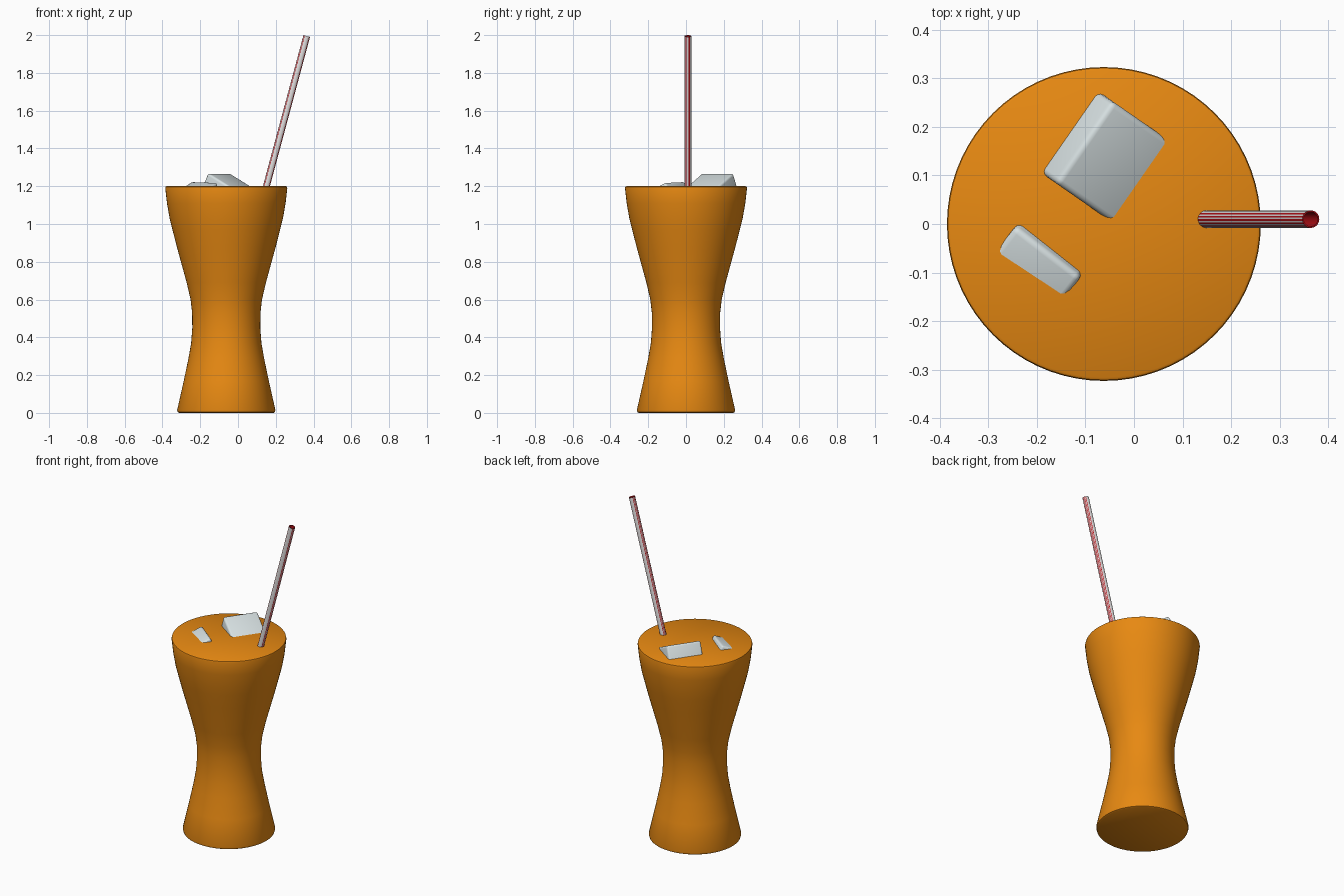
import bpy, bmesh, math
from mathutils import Vector, Matrix

cube = bpy.data.objects.get("Cube")
if cube:
    bpy.data.objects.remove(cube, do_unlink=True)


def material(name, color):
    m = bpy.data.materials.new(name)
    m.use_nodes = True
    m.diffuse_color = (*color, 1)
    m.node_tree.nodes["Principled BSDF"].inputs["Base Color"].default_value = (*color, 1)
    return m


orange = material("orange drink", (0.80, 0.25, 0.006))
ice_white = material("pale ice", (0.68, 0.75, 0.76))
straw_white = material("straw white", (0.75, 0.73, 0.73))
straw_red = material("straw red", (0.45, 0.005, 0.008))


def finish(name, bm, mats, matrix=Matrix()):
    bmesh.ops.recalc_face_normals(bm, faces=bm.faces)
    mesh = bpy.data.meshes.new(name)
    bm.to_mesh(mesh)
    bm.free()
    for m in mats:
        mesh.materials.append(m)
    ob = bpy.data.objects.new(name, mesh)
    bpy.context.collection.objects.link(ob)
    ob.matrix_world = matrix
    bpy.ops.object.select_all(action='DESELECT')
    ob.select_set(True)
    bpy.context.view_layer.objects.active = ob
    bpy.ops.object.shade_smooth_by_angle(angle=math.radians(40))
    return ob


def lathe(profile, steps):
    """Spin a (radius, height) profile around z."""
    bm = bmesh.new()
    verts = [bm.verts.new((r, 0, z)) for r, z in profile]
    edges = [bm.edges.new(pair) for pair in zip(verts, verts[1:])]
    bmesh.ops.spin(bm, geom=verts + edges, cent=(0, 0, 0), axis=(0, 0, 1),
                   angle=math.tau, steps=steps)
    bmesh.ops.remove_doubles(bm, verts=bm.verts, dist=0.0002)
    return bm


# Waisted drink body with softened rims
body = [(0, 0), (0.25, 0), (0.257, 0.004), (0.26, 0.015), (0.225, 0.17),
        (0.2, 0.29), (0.186, 0.37), (0.18, 0.45), (0.181, 0.53), (0.189, 0.6),
        (0.21, 0.69), (0.262, 0.88), (0.285, 0.97), (0.3, 1.03), (0.314, 1.11),
        (0.323, 1.19), (0.321, 1.197), (0.316, 1.2), (0, 1.2)]
finish("drink", lathe(body, 72), [orange], Matrix.Translation((-0.062, 0, 0)))


# Ice cubes: each is placed by the midpoint of its raised edge
def ice(name, ridge_mid, along, tilt, size):
    d = Vector(along).normalized()
    p = d.cross(Vector((0, 0, 1))).normalized()
    up = p.cross(d)
    a = p * math.cos(tilt) - up * math.sin(tilt)
    b = -p * math.sin(tilt) - up * math.cos(tilt)
    center = Vector(ridge_mid) + (a + b) * size / 2
    bm = bmesh.new()
    bmesh.ops.create_cube(bm, size=size)
    bmesh.ops.bevel(bm, geom=bm.edges[:], offset=0.012, segments=3,
                    profile=0.5, affect='EDGES')
    rot = Matrix((d, a, d.cross(a))).transposed().to_4x4()
    finish(name, bm, [ice_white], Matrix.Translation(center) @ rot)


ice("large_ice_cube", (-0.102, 0.168, 1.27), (0.57, 0.82, 0), math.radians(27), 0.205)
ice("small_ice_cube", (-0.177, -0.058, 1.223), (0.79, -0.61, -0.03), math.radians(22), 0.17)

# Hollow straw: pinstripes on the two leaning sides, red lining and lip
tip = Vector((0.364, 0.01, 1.995))
lean = math.atan2(0.215, 0.8)
length, outer, inner = 0.92, 0.018, 0.015
bm = lathe([(inner, 0), (outer, 0), (outer, length), (inner, length), (inner, 0)], 32)
for f in bm.faces:
    c = f.calc_center_median()
    r = math.hypot(c.x, c.y)
    step = int((math.atan2(c.y, c.x) % math.tau) / math.tau * 32)
    stripe = step % 2 == 0 and abs(c.x) > 0.55 * r
    f.material_index = 1 if r < outer * 0.97 or stripe else 0
turn = Matrix.Rotation(lean, 4, 'Y')
base = tip - turn @ Vector((0, 0, length))
finish("straw", bm, [straw_white, straw_red], Matrix.Translation(base) @ turn)
